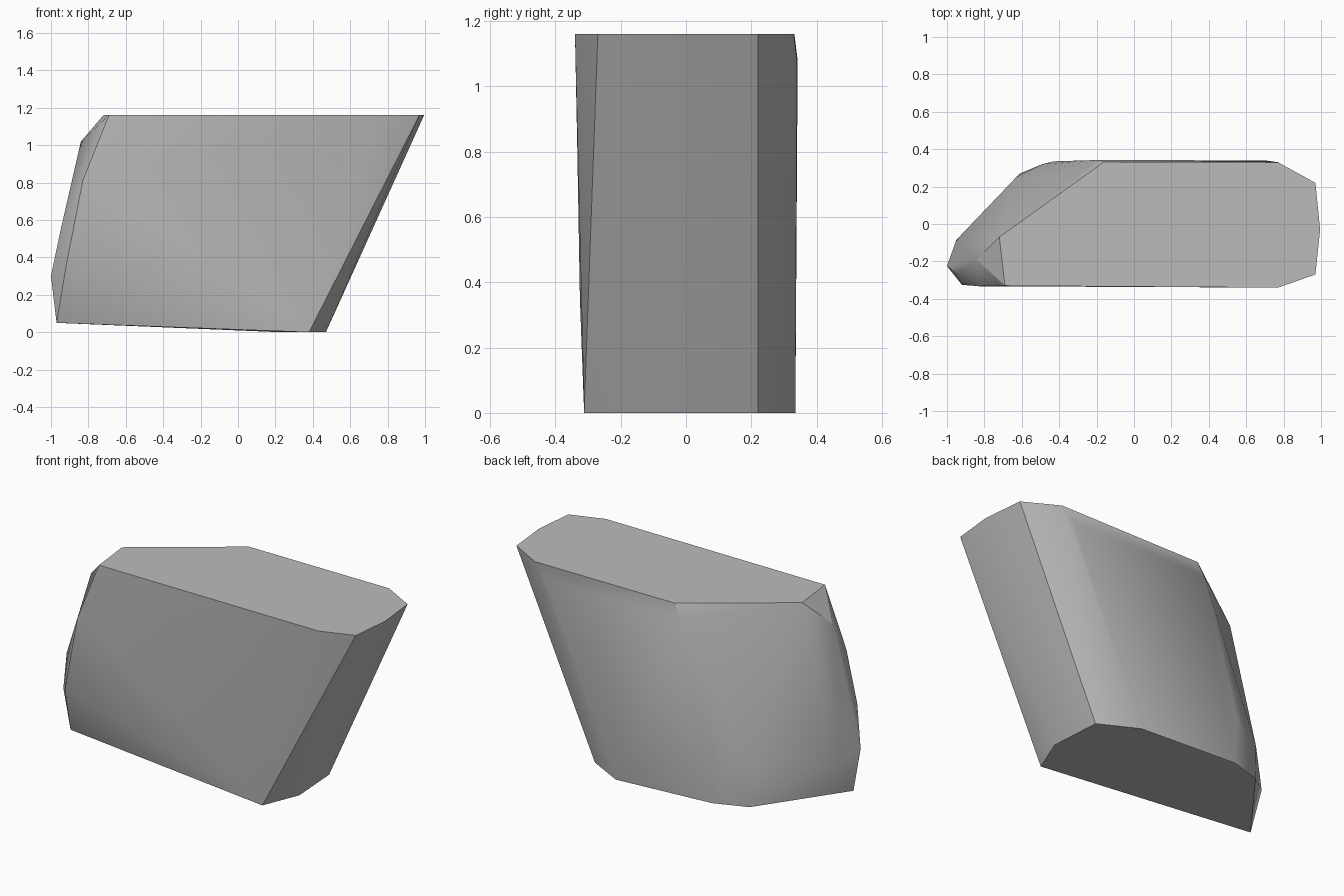
import bpy, bmesh
from math import radians

cube = bpy.data.objects.get("Cube")
if cube:
    bpy.data.objects.remove(cube, do_unlink=True)


def make_material(name, color):
    mat = bpy.data.materials.new(name)
    mat.use_nodes = True
    mat.diffuse_color = color
    mat.node_tree.nodes["Principled BSDF"].inputs["Base Color"].default_value = color
    return mat


def ring(z, outline):
    return [(x, y, z) for x, y in outline]


# Flat top outline
top = ring(1.16, [(-0.69, -0.33), (0.77, -0.34), (0.97, -0.27), (0.995, -0.03),
                  (0.97, 0.22), (0.77, 0.33), (-0.16, 0.332), (-0.72, -0.07)])

# Base outline, rising slightly towards the left end
base = ring(0, [(0.38, -0.312), (0.47, -0.09), (0.45, 0.22), (0.23, 0.335)])
base += [(-0.41, 0.335, 0.03), (-0.61, 0.27, 0.035), (-0.97, -0.2, 0.05)]

# Narrow worn facet on the front left corner
corner_front = [(-0.83, -0.333, 0.81), (-0.92, -0.325, 0.35)]
corner_outer = [(-0.84, -0.19, 1.02), (-0.95, -0.265, 0.54), (-1.0, -0.225, 0.3)]

# Rounded back left shoulder and back face bulge
shoulder = [(-0.95, -0.085, 0.25), (-0.63, 0.25, 0.25), (-0.49, 0.32, 0.25),
            (-0.43, 0.335, 0.3), (-0.2, 0.342, 1.08), (0.7, 0.34, 1.08)]

bm = bmesh.new()
for point in top + base + corner_front + corner_outer + shoulder:
    bm.verts.new(point)
hull = bmesh.ops.convex_hull(bm, input=bm.verts)
loose = [v for v in bm.verts if not v.link_faces]
bmesh.ops.delete(bm, geom=loose, context='VERTS')
bmesh.ops.dissolve_limit(bm, angle_limit=radians(1), verts=bm.verts, edges=bm.edges)
bmesh.ops.recalc_face_normals(bm, faces=bm.faces)

mesh = bpy.data.meshes.new("stone_block")
bm.to_mesh(mesh)
bm.free()
mesh.materials.append(make_material("stone_grey", (0.5, 0.5, 0.5, 1)))
stone = bpy.data.objects.new("stone_block", mesh)
bpy.context.collection.objects.link(stone)

# Smooth the gentle bends and keep the cut edges crisp
bpy.ops.object.select_all(action='DESELECT')
stone.select_set(True)
bpy.context.view_layer.objects.active = stone
bpy.ops.object.shade_smooth_by_angle(angle=radians(32))
